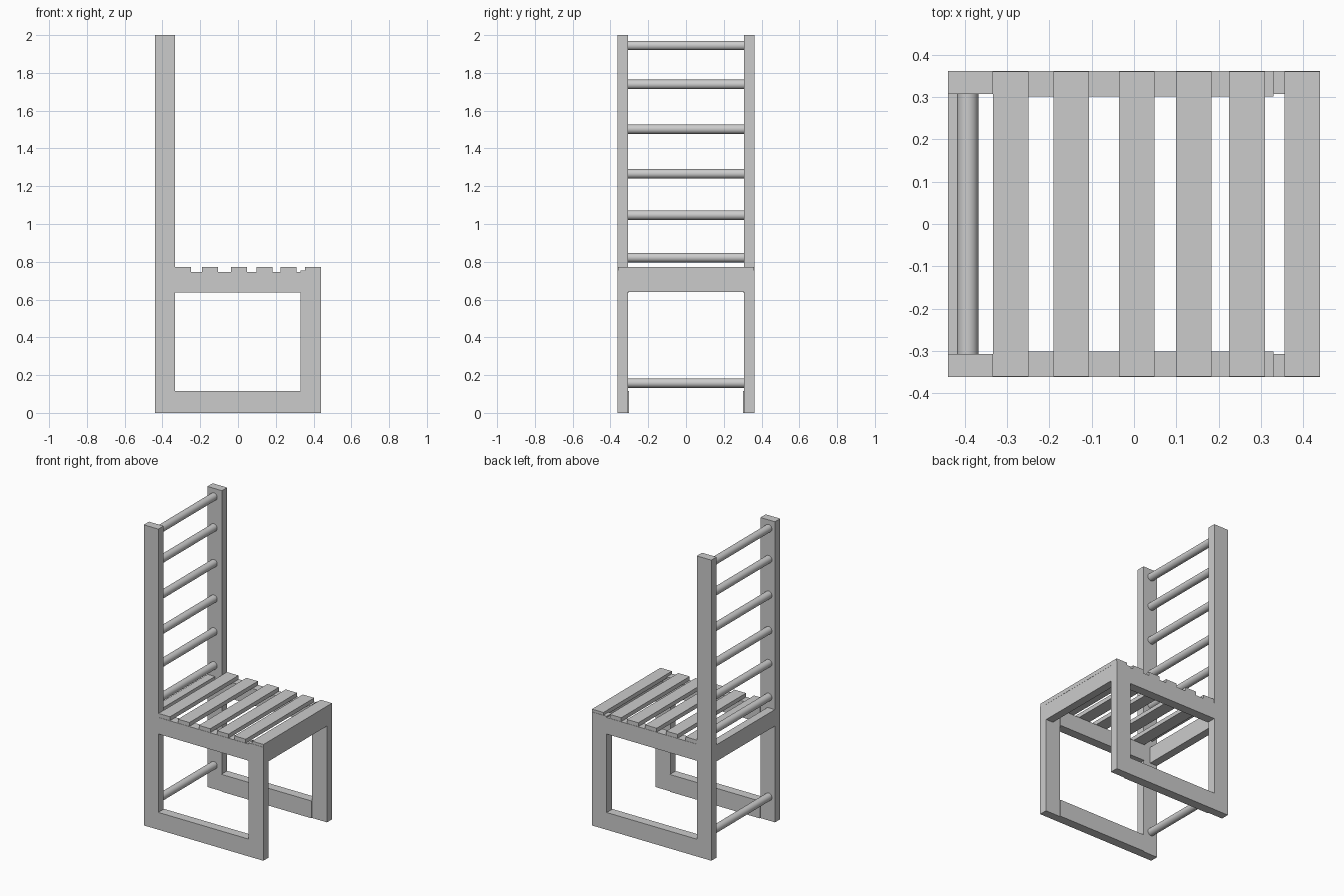
import bpy
import math

if "Cube" in bpy.data.objects:
    bpy.data.objects.remove(bpy.data.objects["Cube"])


def box(name, x0, x1, y0, y1, z0, z1):
    bpy.ops.mesh.primitive_cube_add(
        size=1, location=((x0 + x1) / 2, (y0 + y1) / 2, (z0 + z1) / 2))
    o = bpy.context.object
    o.name = name
    o.scale = (x1 - x0, y1 - y0, z1 - z0)
    bpy.ops.object.transform_apply(location=False, rotation=False, scale=True)
    return o


# Side frames: tall back post, front leg, floor rail and seat rail
for side, s in (("near", -1), ("far", 1)):
    inner, outer, rail_inner = 0.307, 0.362, 0.301
    parts = (
        ("back_post", -0.44, -0.333, inner, 0, 2.0),
        ("front_leg", 0.33, 0.44, inner, 0, 0.755),
        ("floor_rail", -0.333, 0.33, rail_inner, 0, 0.115),
        ("seat_rail", -0.333, 0.33, rail_inner, 0.637, 0.747),
    )
    for name, x0, x1, yin, z0, z1 in parts:
        ya, yb = sorted((s * yin, s * outer))
        box(f"{name}_{side}", x0, x1, ya, yb, z0, z1)

# Cross aprons joining the two frames under the seat
box("front_apron", 0.385, 0.439, -0.307, 0.307, 0.64, 0.75)
box("back_apron", -0.439, -0.385, -0.307, 0.307, 0.64, 0.75)

# Seat slats
for i, x in enumerate((-0.291, -0.148, 0.006, 0.141, 0.267, 0.398)):
    box(f"seat_slat_{i + 1}", x - 0.042, x + 0.042, -0.36, 0.36, 0.746, 0.773)

# Round rungs: six in the backrest, one near the floor
for i, z in enumerate((0.158, 0.822, 1.047, 1.266, 1.502, 1.739, 1.945)):
    bpy.ops.mesh.primitive_cylinder_add(
        vertices=32, radius=0.025, depth=0.62,
        location=(-0.393, 0, z), rotation=(math.pi / 2, 0, 0))
    bpy.context.object.name = "stretcher_rung" if i == 0 else f"back_rung_{i}"
    bpy.ops.object.shade_smooth_by_angle()
